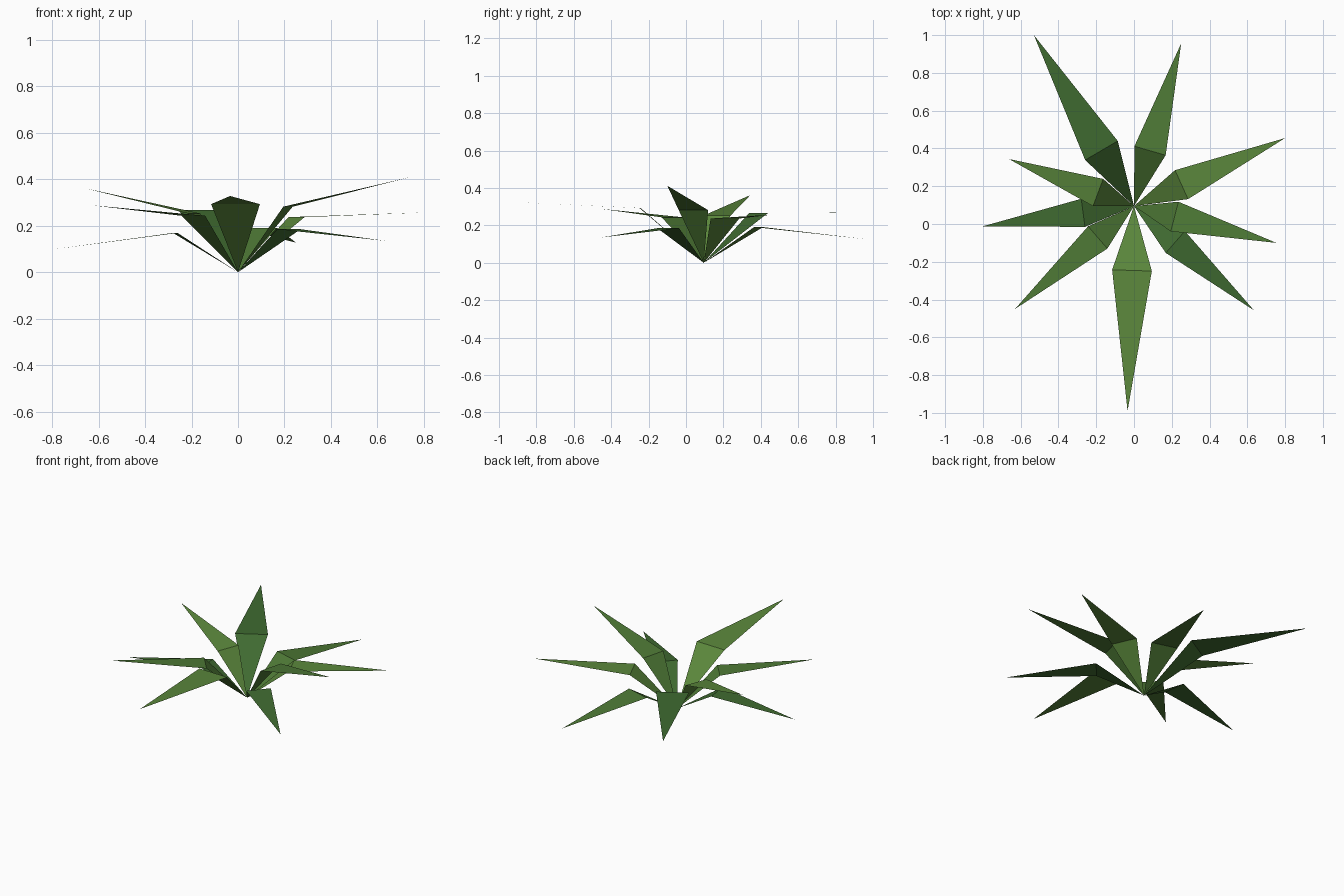
import bpy
from mathutils import Vector

if "Cube" in bpy.data.objects:
    bpy.data.objects.remove(bpy.data.objects["Cube"])


def material(name, rgb):
    m = bpy.data.materials.new(name)
    m.diffuse_color = (*rgb, 1)
    m.use_nodes = True
    m.node_tree.nodes["Principled BSDF"].inputs["Base Color"].default_value = m.diffuse_color
    return m


GREENS = {
    "light": material("light_green", (0.105, 0.245, 0.045)),
    "mid": material("mid_green", (0.075, 0.19, 0.036)),
    "dark": material("dark_green", (0.05, 0.145, 0.03)),
}
ROOT = Vector((0, 0.095, 0))


def leaf(index, tip, bend_reach, bend_height, half_width, shade):
    """Folded kite: rises from the root to a crease, then runs out to the tip."""
    tip = Vector(tip)
    out = Vector((tip.x - ROOT.x, tip.y - ROOT.y, 0)).normalized()
    side = Vector((-out.y, out.x, 0)) * half_width
    bend = ROOT + out * bend_reach + Vector((0, 0, bend_height))
    mesh = bpy.data.meshes.new(f"leaf_{index}")
    mesh.from_pydata([ROOT, bend - side, bend + side, tip], [], [(0, 1, 2), (1, 3, 2)])
    mesh.materials.append(GREENS[shade])
    obj = bpy.data.objects.new(f"leaf_{index}", mesh)
    bpy.context.collection.objects.link(obj)


# Leaves clockwise from the back left: tip, crease reach, crease height, half width, shade
LEAVES = [
    ((-0.53, 1.00, 0.268), 0.341, 0.267, 0.100, "dark"),
    ((0.25, 0.957, 0.127), 0.305, 0.191, 0.086, "mid"),
    ((0.80, 0.455, 0.257), 0.276, 0.237, 0.084, "light"),
    ((0.754, -0.10, 0.412), 0.222, 0.282, 0.081, "mid"),
    ((0.635, -0.457, 0.135), 0.290, 0.185, 0.077, "dark"),
    ((-0.034, -0.99, 0.328), 0.341, 0.293, 0.105, "light"),
    ((-0.63, -0.45, 0.288), 0.254, 0.243, 0.078, "mid"),
    ((-0.80, -0.012, 0.098), 0.272, 0.169, 0.075, "dark"),
    ((-0.662, 0.344, 0.362), 0.203, 0.253, 0.077, "light"),
]
for i, spec in enumerate(LEAVES, 1):
    leaf(i, *spec)
